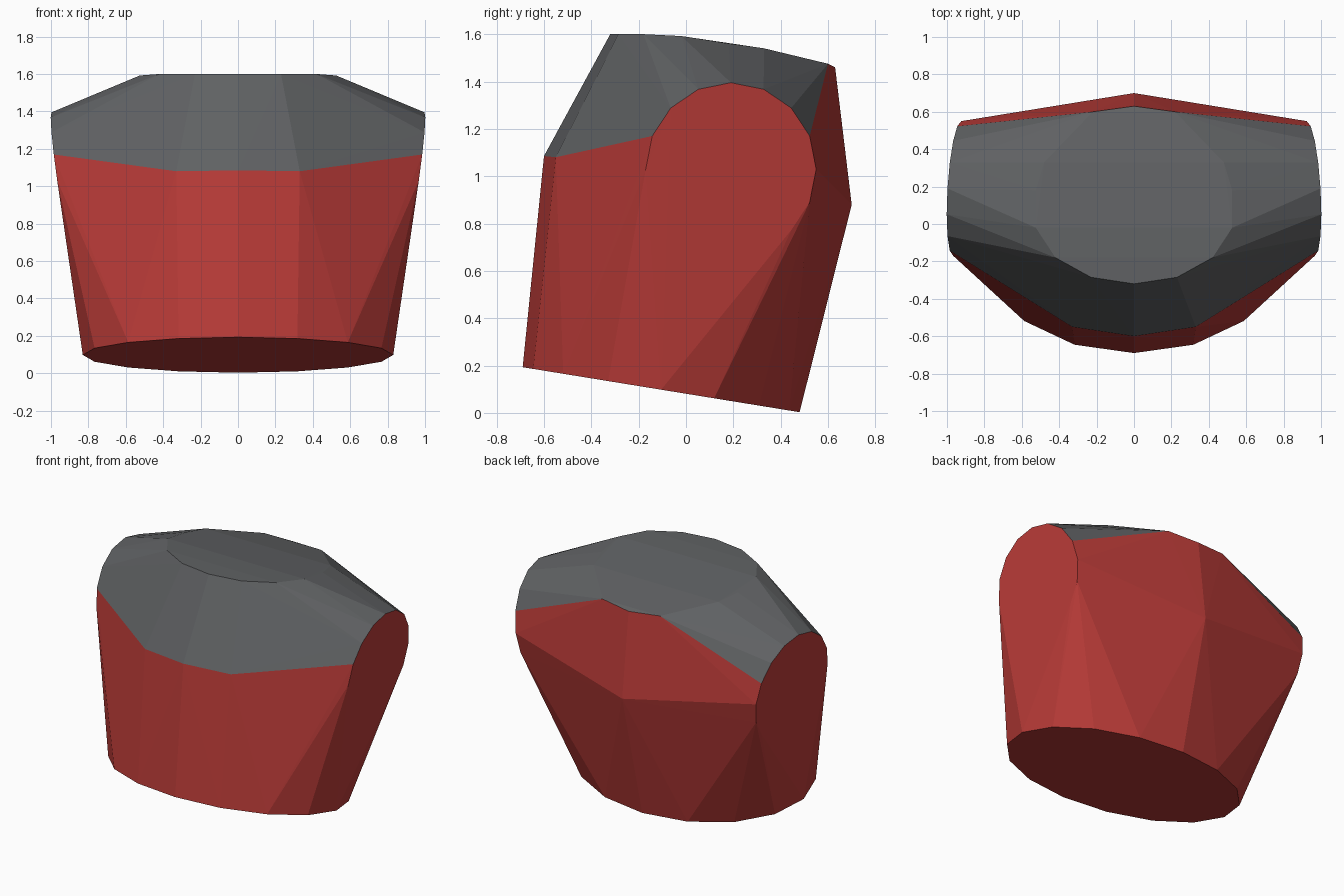
import bpy, bmesh, math
from mathutils import Vector

if "Cube" in bpy.data.objects:
    bpy.data.objects.remove(bpy.data.objects["Cube"])


def mirrored(points):
    return [Vector((s * x, y, z)) for s in (1, -1) for x, y, z in points if s == 1 or x > 0.001]


def angles():
    return [i * math.tau / 16 for i in range(16)]


def material(name, color):
    m = bpy.data.materials.new(name)
    m.diffuse_color = (*color, 1)
    m.use_nodes = True
    m.node_tree.nodes["Principled BSDF"].inputs["Base Color"].default_value = m.diffuse_color
    return m


# Tilted oval waist
waist = [Vector((0.83 * math.sin(a), -0.105 - 0.585 * math.cos(a), 0.098 + 0.095 * math.cos(a)))
         for a in angles()]


# Round shoulder openings, leaning outwards at the top
def shoulder(a):
    dy, dz = 0.36 * math.cos(a), 0.365 * math.sin(a)
    return (0.945 - 0.06 * dy + 0.143 * dz, 0.19 + dy, 1.03 + dz)


upper = mirrored([shoulder(a) for a in angles()[1:8]])
lower = mirrored([shoulder(a) for a in angles() if a not in angles()[1:8]])

# Collar outline, chest line and back ridge
collar = mirrored([(0, -0.32, 1.6), (0.23, -0.285, 1.6), (0.42, -0.18, 1.6), (0.525, -0.02, 1.592),
                   (0.525, 0.18, 1.56), (0.48, 0.33, 1.54), (0.22, 0.6, 1.475), (0, 0.63, 1.46)])
chest = mirrored([(0, -0.6, 1.085), (0.33, -0.55, 1.08)])
ridge = [Vector((0, 0.7, 0.88))]

yoke_points = upper + collar + chest
all_points = waist + lower + ridge + yoke_points


def contains(points, v):
    return any((v.co - p).length < 1e-4 for p in points)


def is_yoke(face):
    opening = all(contains(upper + lower, v) for v in face.verts) and abs(face.normal.x) > 0.9
    return all(contains(yoke_points, v) for v in face.verts) and not opening


# The body is one faceted shell, split into coloured parts
def shell(name, mat, yoke):
    bm = bmesh.new()
    for p in all_points:
        bm.verts.new(p)
    bmesh.ops.convex_hull(bm, input=bm.verts[:])
    bmesh.ops.delete(bm, geom=[v for v in bm.verts if not v.link_faces], context='VERTS')
    bmesh.ops.recalc_face_normals(bm, faces=bm.faces[:])
    bmesh.ops.delete(bm, geom=[f for f in bm.faces if is_yoke(f) != yoke], context='FACES')
    mesh = bpy.data.meshes.new(name)
    bm.to_mesh(mesh)
    bm.free()
    mesh.materials.append(mat)
    bpy.context.collection.objects.link(bpy.data.objects.new(name, mesh))


shell("torso", material("red", (0.5, 0.045, 0.04)), False)
shell("shoulder_yoke", material("dark_grey", (0.115, 0.12, 0.125)), True)
